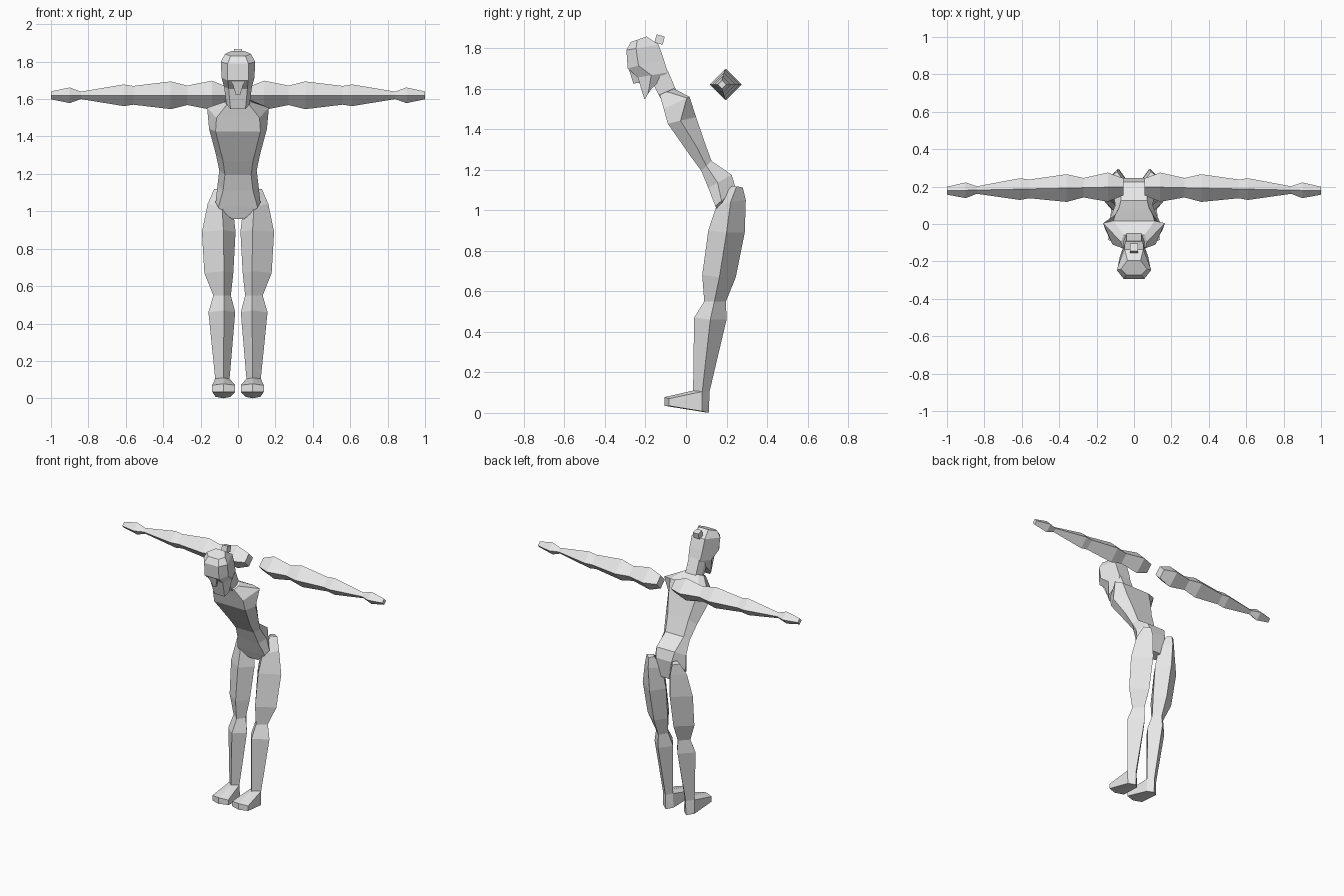
import bpy, bmesh, math
from mathutils import Vector, Matrix

grey = bpy.data.materials.new("plain_grey")
grey.diffuse_color = (0.8, 0.8, 0.8, 1)


def finish(name, bm):
    bmesh.ops.recalc_face_normals(bm, faces=bm.faces)
    me = bpy.data.meshes.new(name)
    bm.to_mesh(me)
    bm.free()
    me.materials.append(grey)
    ob = bpy.data.objects.new(name, me)
    bpy.context.collection.objects.link(ob)
    return ob


def loft(name, rings):
    """Skin a list of equal-length point rings and cap both ends."""
    bm = bmesh.new()
    vs = [[bm.verts.new(p) for p in r] for r in rings]
    n = len(vs[0])
    for a, b in zip(vs, vs[1:]):
        for i in range(n):
            j = (i + 1) % n
            bm.faces.new((a[i], a[j], b[j], b[i]))
    bm.faces.new(vs[0])
    bm.faces.new(vs[-1])
    return finish(name, bm)


def body_ring(front, back, wf, w, wb, t):
    """Six-sided leaning section: front pair, side pair, back pair."""
    f, b = Vector((0, *front)), Vector((0, *back))
    s = f.lerp(b, t)
    half = [(f, wf), (s, w), (b, wb)]
    right = [p + Vector((x, 0, 0)) for p, x in half]
    left = [p - Vector((x, 0, 0)) for p, x in reversed(half)]
    return right + left


# Torso, from crotch to neck base: front yz, back yz, front/side/back half widths, side position
loft("torso", [body_ring(*r) for r in [
    ((.17, .96), (.23, .98), .035, .04, .03, .5),
    ((.145, 1.02), (.245, 1.11), .105, .12, .06, .3),
    ((.11, 1.11), (.225, 1.175), .08, .11, .07, .4),
    ((.075, 1.195), (.126, 1.243), .07, .10, .07, .5),
    ((.02, 1.27), (.086, 1.353), .08, .12, .08, .5),
    ((-.09, 1.427), (.05, 1.46), .12, .155, .10, .45),
    ((-.11, 1.50), (.017, 1.56), .115, .165, .11, .9),
    ((-.13, 1.57), (-.06, 1.60), .06, .07, .055, .5),
]])

# Neck
loft("neck", [body_ring(*r) for r in [
    ((-.125, 1.55), (-.05, 1.595), .045, .055, .04, .5),
    ((-.17, 1.64), (-.09, 1.69), .045, .055, .04, .5),
]])

# Head, from chin to crown
loft("head", [body_ring(*r) for r in [
    ((-.205, 1.546), (-.17, 1.60), .04, .062, .05, .5),
    ((-.238, 1.655), (-.09, 1.68), .05, .075, .045, .45),
    ((-.288, 1.70), (-.11, 1.745), .055, .088, .05, .3),
    ((-.294, 1.79), (-.135, 1.817), .055, .092, .05, .3),
    ((-.272, 1.83), (-.195, 1.857), .04, .07, .035, .4),
]])

# Nose wedge below the brow
loft("nose", [
    [(-.035, -.283, 1.70), (.035, -.283, 1.70), (0, -.22, 1.68)],
    [(-.012, -.26, 1.625), (.012, -.26, 1.625), (0, -.22, 1.63)],
])

# Hair knot
bm = bmesh.new()
bmesh.ops.create_cube(bm, size=.042, matrix=Matrix.Translation((0, -.13, 1.842))
                      @ Matrix.Rotation(math.radians(-14), 4, 'X'))
finish("hair_knot", bm)

# Arm sections: distance from centre, half thickness
ARM = [(.055, .045), (.14, .078), (.27, .052), (.36, .074), (.56, .05),
       (.61, .058), (.84, .02), (.90, .042), (1.0, .021)]
# Leg sections: front yz, back yz, side yz, inner x, ridge x, outer x
LEG = [((.225, 1.12), (.28, 1.112), (.25, 1.118), .07, .09, .128),
       ((.15, 1.02), (.295, 1.05), (.22, 1.04), .03, .085, .162),
       ((.11, .90), (.29, .89), (.20, .89), .013, .078, .193),
       ((.08, .68), (.245, .667), (.165, .67), .025, .075, .18),
       ((.09, .55), (.197, .55), (.14, .55), .038, .075, .132),
       ((.04, .47), (.20, .46), (.12, .46), .015, .075, .158),
       ((.035, .11), (.115, .10), (.08, .105), .045, .078, .122)]

for side, s in (("left", -1), ("right", 1)):
    # Arm with a diamond section
    rings = []
    for x, h in ARM:
        y = .20 - .022 * x
        rings.append([(s * x, y, 1.62 + h), (s * x, y - h, 1.62),
                      (s * x, y, 1.62 - h), (s * x, y + h, 1.62)])
    loft(side + "_arm", rings)

    # Leg with a diamond section
    loft(side + "_leg", [[(s * mid, *f), (s * outer, *m), (s * mid, *b), (s * inner, *m)]
                         for f, b, m, inner, mid, outer in LEG])

    # Foot: hull of ankle, heel and toe points
    bm = bmesh.new()
    pts = [(.045, .08, .105), (.122, .08, .105), (.078, .035, .11), (.078, .115, .10),
           (.078, .115, .065), (.078, .112, 0), (.04, .08, .008), (.12, .08, .008)]
    for x in (.015, .138):
        pts += [(x, -.085, .07), (x, -.085, .035)]
    pts += [(.078, -.105, .078), (.078, -.105, .035)]
    for x, y, z in pts:
        bm.verts.new((s * x, y, z))
    res = bmesh.ops.convex_hull(bm, input=bm.verts)
    loose = [v for v in bm.verts if not v.link_faces]
    bmesh.ops.delete(bm, geom=loose, context='VERTS')
    finish(side + "_foot", bm)
